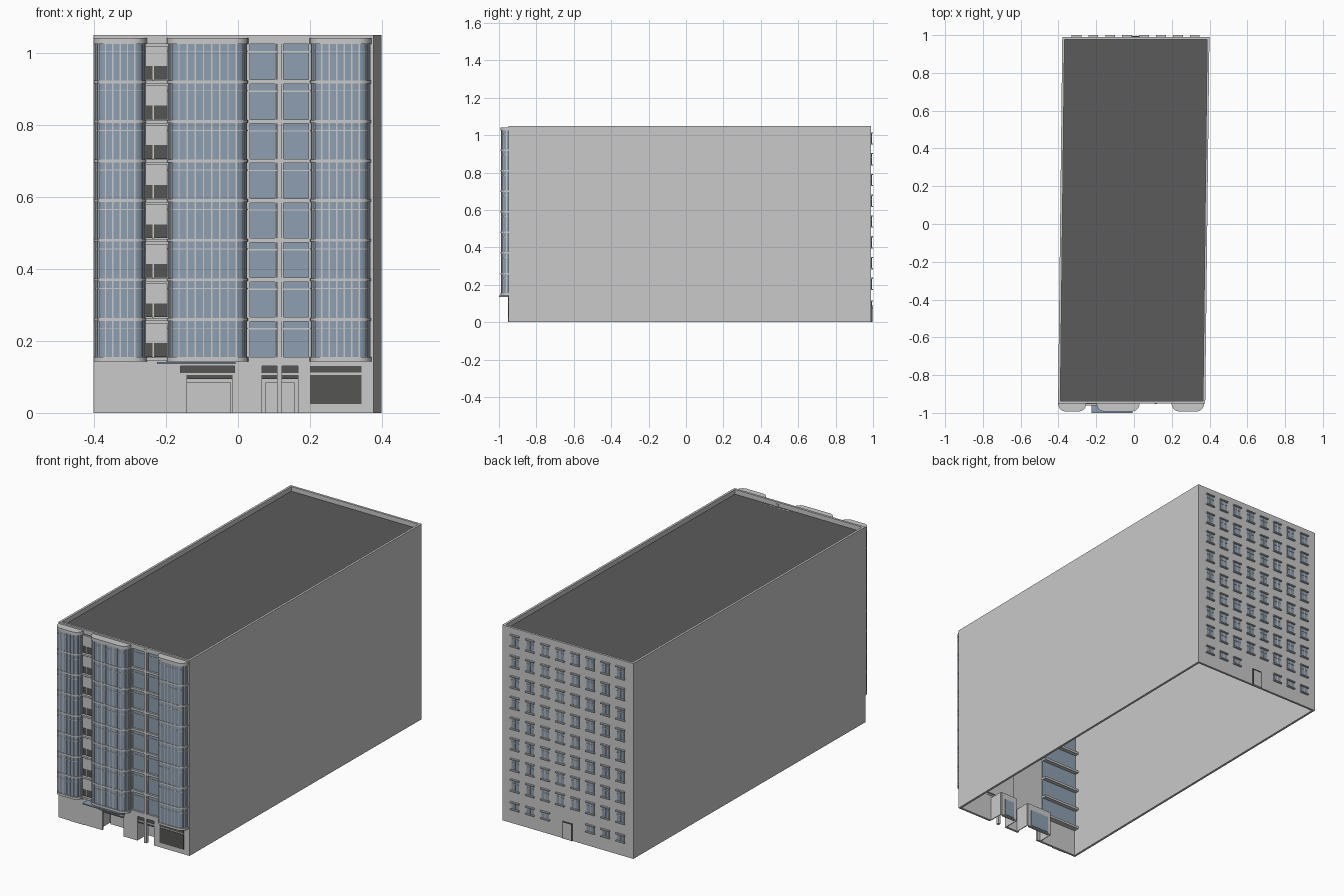
import bpy, bmesh, math

cube = bpy.data.objects.get("Cube")
if cube:
    bpy.data.objects.remove(cube, do_unlink=True)


def material(name, rgb):
    m = bpy.data.materials.new(name)
    m.use_nodes = True
    m.diffuse_color = (*rgb, 1)
    m.node_tree.nodes["Principled BSDF"].inputs["Base Color"].default_value = (*rgb, 1)
    return m


WALL = material("light grey wall", (0.59, 0.59, 0.59))
ROOF = material("dark grey roof", (0.105, 0.105, 0.105))
GLASS = material("blue grey glass", (0.27, 0.345, 0.44))
DARK = material("dark window", (0.09, 0.09, 0.085))

FRONT, BACK, TOP = -0.95, 0.99, 1.05
FLOORS = [0.15 + 0.11 * i for i in range(8)]


def finish(bm, name, mat):
    bmesh.ops.recalc_face_normals(bm, faces=bm.faces)
    me = bpy.data.meshes.new(name)
    bm.to_mesh(me)
    bm.free()
    me.materials.append(mat)
    ob = bpy.data.objects.new(name, me)
    bpy.context.collection.objects.link(ob)
    return ob


def boxes(name, mat, items, skew=False):
    """Join boxes given as (x0, x1, y0, y1, z0, z1); skew follows the plot."""
    bm = bmesh.new()
    for x0, x1, y0, y1, z0, z1 in items:
        for v in bmesh.ops.create_cube(bm, size=1)["verts"]:
            v.co.x = x1 if v.co.x > 0 else x0
            v.co.y = y1 if v.co.y > 0 else y0
            v.co.z = z1 if v.co.z > 0 else z0
            if skew:
                v.co.x += 0.0115 * (v.co.y - FRONT)
    return finish(bm, name, mat)


L, R, T = -0.402, 0.377, 0.012

# Hollow shell, open underneath, with parapet
boxes("side_and_back_walls", WALL, [
    (L, L + T, FRONT, BACK, 0, TOP), (R - T, R, FRONT, BACK, 0, TOP),
    (L + T, R - T, BACK - T, BACK, 0, TOP),
    (L + T, R - T, FRONT, FRONT + T, 1.025, TOP)], skew=True)
boxes("roof_deck", ROOF, [(L + T, R - T, FRONT + T, BACK - T, 1.018, 1.025)], skew=True)
boxes("ceiling", WALL, [(L + T, R - T, FRONT + T, BACK - T, 1.01, 1.017)], skew=True)

# Front wall, pieced around its openings
ENTRIES = [(-0.16, -0.01), (0.067, 0.167)]
IN = FRONT + T
boxes("front_wall", WALL, [
    (L + T, ENTRIES[0][0], FRONT, IN, 0, 0.13),
    (ENTRIES[0][1], ENTRIES[1][0], FRONT, IN, 0, 0.13),
    (ENTRIES[1][1], R - T, FRONT, IN, 0, 0.13),
    (L + T, R - T, FRONT, IN, 0.13, 0.152),
    (-0.195, 0.03, FRONT, IN, 0.152, 1.025),
    (0.2, R - T, FRONT, IN, 0.152, 1.025),
    (0.03, 0.2, FRONT + 0.018, FRONT + 0.024, 0.152, 1.025),
    (-0.256, -0.195, FRONT + 0.006, IN, 0.152, 1.025)])

# Inner glazing and slabs behind the left bay
boxes("inner_glazing", GLASS, [(L + T, -0.17, IN + 0.004, IN + 0.008, 0.152, 1.01)])
boxes("inner_slabs", WALL, [(L + T, -0.17, IN, IN + 0.03, z - 0.006, z + 0.006) for z in FLOORS])


# Curved glazed bays
def outline(x0, x1, grow):
    rx, ry = 0.034, 0.038
    pts = [(x0 - grow, FRONT + 0.004)]
    for cx, start in ((x0 + rx, math.pi), (x1 - rx, 1.5 * math.pi)):
        for i in range(7):
            a = start + i * math.pi / 12
            pts.append((cx + (rx + grow) * math.cos(a), FRONT + (ry + grow) * math.sin(a)))
    return pts + [(x1 + grow, FRONT + 0.004)]


def prisms(name, mat, x0, x1, grow, spans):
    bm = bmesh.new()
    for z0, z1 in spans:
        base = bm.faces.new([bm.verts.new((x, y, z0)) for x, y in outline(x0, x1, grow)])
        top = bmesh.ops.extrude_face_region(bm, geom=[base], use_keep_orig=True)["geom"]
        for v in top:
            if isinstance(v, bmesh.types.BMVert):
                v.co.z = z1
    ob = finish(bm, name, mat)
    ob.data.shade_smooth()
    bpy.context.view_layer.objects.active = ob
    ob.select_set(True)
    bpy.ops.object.shade_smooth_by_angle(angle=math.radians(35))
    ob.select_set(False)


BAYS = [("left_hand", -0.398, -0.257, 5), ("middle", -0.194, 0.025, 8), ("right_hand", 0.203, 0.367, 6)]
for name, x0, x1, n in BAYS:
    prisms(name + "_bay_glass", GLASS, x0, x1, 0, [(0.15, 1.03)])
    prisms(name + "_bay_caps", WALL, x0, x1, 0.004, [(0.143, 0.155), (1.025, 1.042)])
    prisms(name + "_bay_floor_bands", WALL, x0, x1, 0.0025, [(z - 0.004, z + 0.004) for z in FLOORS[1:]])
    prisms(name + "_bay_transoms", WALL, x0, x1, 0.0015, [(z + 0.084, z + 0.0865) for z in FLOORS])
    # Upright mullions on the flat face and round the corners
    a, b = x0 + 0.03, x1 - 0.03
    spots = [(a + (b - a) * i / (n - 1), FRONT - 0.038) for i in range(n)]
    pts = outline(x0, x1, 0)
    spots += [pts[i] for i in (2, 4, -3, -5)]
    boxes(name + "_bay_mullions", WALL,
          [(x - 0.0018, x + 0.0018, y - 0.002, y + 0.003, 0.15, 1.03) for x, y in spots])

# Balcony strip between the left and middle bays
strip = (-0.256, -0.196)
boxes("strip_windows", DARK, [(*strip, FRONT - 0.001, FRONT + 0.006, z + 0.006, z + 0.044) for z in FLOORS])
boxes("strip_panels", WALL, [(*strip, FRONT - 0.004, FRONT + 0.006, z + 0.044, z + 0.1) for z in FLOORS]
      + [(*strip, FRONT - 0.012, FRONT + 0.006, z - 0.005, z + 0.004) for z in FLOORS]
      + [(-0.237, -0.234, FRONT - 0.003, FRONT, z + 0.004, z + 0.044) for z in FLOORS])

# Recessed window section with slabs and a full height pier
boxes("recess_glass", GLASS, [(0.03, 0.2, FRONT + 0.01, FRONT + 0.016, 0.152, 1.025)])
boxes("recess_frames", WALL,
      [(0.03, 0.2, FRONT, FRONT + 0.014, z - 0.006, z + 0.006) for z in FLOORS]
      + [(0.03, 0.2, FRONT + 0.007, FRONT + 0.012, z + 0.082, z + 0.0855) for z in FLOORS]
      + [(x, x + 0.004, FRONT + 0.004, FRONT + 0.012, 0.152, 1.025) for x in (0.03, 0.103, 0.122, 0.196)]
      + [(0.108, 0.122, FRONT - 0.002, FRONT + 0.014, 0, 1.04)])

# Entrances: deep porches with doors and dark fanlights
porch, doors, fans = [], [], []
for x0, x1 in ENTRIES:
    deep = FRONT + 0.09
    porch += [(x0 - 0.004, x0, IN, deep, 0, 0.13), (x1, x1 + 0.004, IN, deep, 0, 0.13),
              (x0, x1, IN, deep, 0.13, 0.134), (x0, x1, deep, deep + 0.005, 0, 0.13),
              (x0, x1, FRONT + 0.004, IN, 0.105, 0.111)]
    doors += [(x0 + 0.02, x1 - 0.02, deep + 0.005, deep + 0.009, 0.005, 0.095)]
    fans += [(x0, x1, FRONT + 0.006, FRONT + 0.01, z, z + h) for z, h in ((0.111, 0.019), (0.094, 0.011))]
boxes("porches", WALL, porch)
boxes("porch_inner_glass", GLASS, doors)
boxes("fanlights", DARK, fans)
boxes("porch_doors", WALL, [(x0 + s, x1 - s, FRONT + 0.08, FRONT + 0.086, 0, 0.094 - s)
                            for x0, x1 in ENTRIES for s in (0.01,)]
      + [(-0.16, -0.142, FRONT, IN, 0, 0.105), (-0.017, -0.01, FRONT, IN, 0, 0.105)])
boxes("shop_windows", DARK, [(0.2, 0.343, FRONT - 0.002, FRONT, 0.025, 0.106),
                             (0.2, 0.343, FRONT - 0.002, FRONT, 0.112, 0.13)])
boxes("service_door", WALL, [(-0.335, -0.25, FRONT - 0.003, FRONT, 0, 0.136)])
boxes("entrance_canopy", GLASS, [(-0.225, -0.007, -1.0, FRONT, 0.136, 0.142)])

# Back windows, with the middle of the lowest row left for the door
panes, frames, trims = [], [], []
for row in range(9):
    for col in range(8):
        if row == 0 and col in (3, 4):
            continue
        x, z = 0.322 - 0.0896 * col, 0.094 + 0.111 * row
        h, w = (0.017 if row == 0 else 0.028), 0.022
        panes.append((x - w, x + w, BACK, BACK + 0.002, z - h, z + h))
        frames.append((x - 0.002, x + 0.002, BACK, BACK + 0.004, z - h, z + h))
        if row:
            frames.append((x - w, x + w, BACK, BACK + 0.004, z + 0.008, z + 0.011))
        for side in (-1, 1):
            e = z + side * (h + 0.002)
            trims.append((x - w - 0.004, x + w + 0.004, BACK, BACK + 0.01, e - 0.003, e + 0.003))
boxes("back_window_panes", GLASS, panes)
boxes("back_window_bars", WALL, frames)
boxes("back_window_sills", WALL, trims)
boxes("back_door", WALL, [(-0.014, 0.034, BACK, BACK + 0.004, 0, 0.088)])
boxes("back_door_frame", DARK, [(x, x + 0.004, BACK, BACK + 0.006, 0, 0.092) for x in (-0.018, 0.034)]
      + [(-0.018, 0.038, BACK, BACK + 0.006, 0.088, 0.092)])
